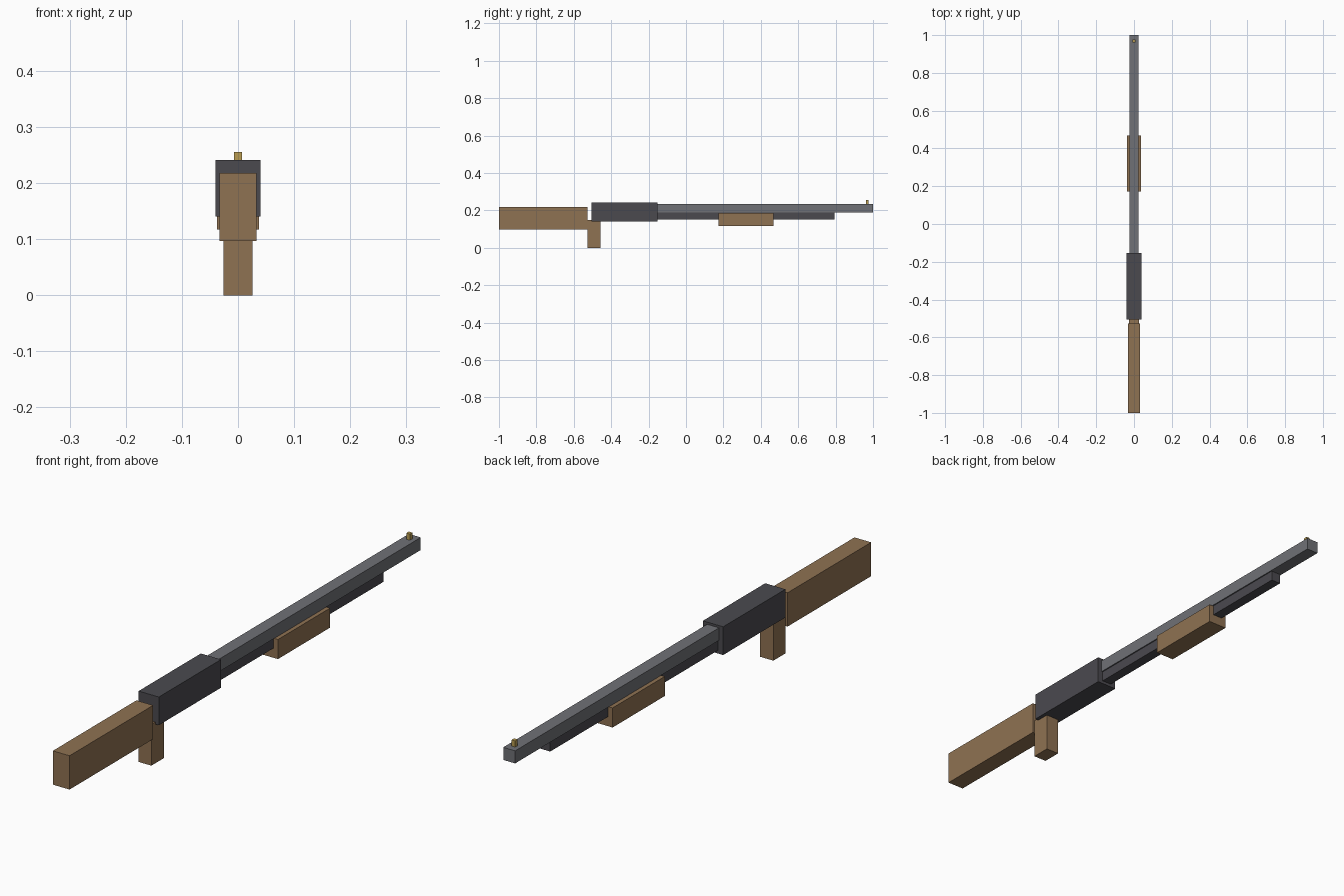
import bpy

if "Cube" in bpy.data.objects:
    bpy.data.objects.remove(bpy.data.objects["Cube"])


def material(name, colour):
    m = bpy.data.materials.new(name)
    m.diffuse_color = (*colour, 1.0)
    m.use_nodes = True
    m.node_tree.nodes["Principled BSDF"].inputs["Base Color"].default_value = m.diffuse_color
    return m


wood = material("brown_wood", (0.275, 0.168, 0.085))
dark = material("dark_steel", (0.070, 0.068, 0.078))
steel = material("grey_steel", (0.160, 0.165, 0.180))
brass = material("brass", (0.48, 0.33, 0.08))


def block(name, half_width, y0, y1, z0, z1, mat):
    """Box centred on x = 0 spanning the given y and z ranges."""
    bpy.ops.mesh.primitive_cube_add(size=1, location=(0, (y0 + y1) / 2, (z0 + z1) / 2))
    ob = bpy.context.object
    ob.name = name
    ob.scale = (2 * half_width, y1 - y0, z1 - z0)
    bpy.ops.object.transform_apply(location=False, rotation=False, scale=True)
    ob.data.materials.append(mat)
    return ob


# Wooden furniture
block("stock", 0.033, -1.0, -0.527, 0.097, 0.218, wood)
block("grip", 0.026, -0.527, -0.457, 0.0, 0.148, wood)
block("fore_end", 0.037, 0.173, 0.468, 0.117, 0.187, wood)

# Metal body
block("receiver", 0.040, -0.505, -0.153, 0.140, 0.241, dark)
block("under_tube", 0.019, -0.153, 0.795, 0.151, 0.189, dark)
block("barrel", 0.0235, -0.153, 1.0, 0.188, 0.233, steel)

# Small bead on the barrel tip
block("front_sight", 0.007, 0.962, 0.976, 0.233, 0.255, brass)
